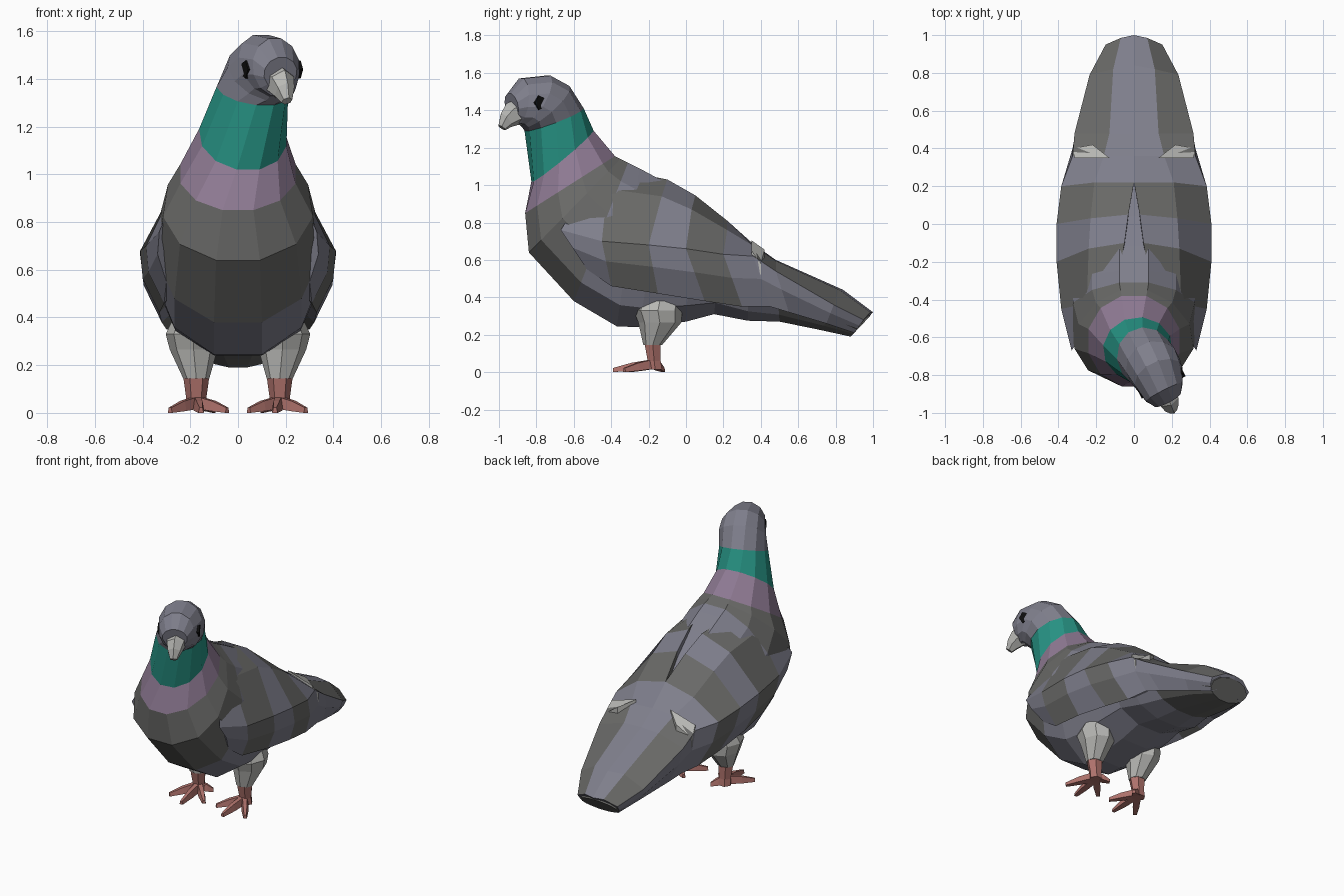
import bpy, bmesh
from math import sin, cos, tan, pi, radians
from mathutils import Vector

if "Cube" in bpy.data.objects:
    bpy.data.objects.remove(bpy.data.objects["Cube"])


def mat(name, rgb):
    m = bpy.data.materials.new(name)
    m.diffuse_color = (*rgb, 1)
    m.use_nodes = True
    m.node_tree.nodes["Principled BSDF"].inputs["Base Color"].default_value = m.diffuse_color
    return m


BLUE = mat("blue_grey", (.21, .21, .26))
GREY = mat("neutral_grey", (.14, .14, .135))
PALE = mat("pale_grey", (.48, .48, .46))
TEAL = mat("teal", (.02, .29, .23))
MAUVE = mat("mauve", (.28, .2, .3))
PINK = mat("leg_pink", (.43, .17, .15))
BLACK = mat("black", (.004, .004, .004))


def loft(name, rings, mats, strip=None):
    """Skin closed rings into a capped solid, one material per segment.
    strip = (side index, first segment, material) recolours one lengthwise strip."""
    bm = bmesh.new()
    rows = [[bm.verts.new(p) for p in r] for r in rings]
    n = len(rows[0])
    used = list(dict.fromkeys(mats))
    for i in range(len(rows) - 1):
        for j in range(n):
            k = (j + 1) % n
            f = bm.faces.new((rows[i][j], rows[i][k], rows[i + 1][k], rows[i + 1][j]))
            m = mats[min(i, len(mats) - 1)]
            if strip and j == strip[0] and i >= strip[1]:
                m = strip[2]
            f.material_index = used.index(m)
    bm.faces.new(rows[0]).material_index = 0
    bm.faces.new(rows[-1]).material_index = used.index(mats[-1])
    bmesh.ops.recalc_face_normals(bm, faces=bm.faces)
    me = bpy.data.meshes.new(name)
    bm.to_mesh(me)
    bm.free()
    for m in used:
        me.materials.append(m)
    ob = bpy.data.objects.new(name, me)
    bpy.context.collection.objects.link(ob)
    return ob


def section(ty, tz, by, bz, w, xs=0, yaw=0, n=12, pear=0):
    """Oval ring between a top and a bottom point, turned by yaw, narrower above by pear."""
    a = radians(yaw)
    c = Vector((xs, (ty + by) / 2, (tz + bz) / 2))
    u = Vector((cos(a), sin(a), 0)) * w
    vy, vz = (ty - by) / 2, (tz - bz) / 2
    v = Vector((-vy * tan(a), vy, vz)) / cos(pi / n)
    ts = [2 * pi * (i + .5) / n for i in range(n)]
    return [c + u * cos(t) * (1 - pear * sin(t)) + v * sin(t) for t in ts]


def oval(x, y, z, rx, ry, n=8):
    return [(x + rx * cos(2 * pi * i / n), y + ry * sin(2 * pi * i / n), z) for i in range(n)]


# Body, neck and turned head in one skin, from the tail tip forward
body = [
    (.985, .3, .88, .19, .14), (.84, .4, .72, .225, .21),
    (.48, .55, .5, .27, .26), (.34, .65, .33, .275, .29),
    (.2, .77, .15, .31, .31), (.04, .91, 0, .27, .33),
    (-.12, 1.02, -.25, .24, .34), (-.25, 1.09, -.37, .245, .345),
    (-.31, 1.12, -.6, .38, .345), (-.35, 1.14, -.84, .64, .315),
    (-.38, 1.155, -.86, .85, .25), (-.5, 1.29, -.82, 1.02, .185, .02, 8),
    (-.56, 1.41, -.85, 1.29, .15, .06, 20), (-.64, 1.53, -.86, 1.31, .148, .1, 26),
    (-.74, 1.585, -.875, 1.325, .138, .13, 27), (-.88, 1.57, -.9, 1.33, .112, .16, 27),
    (-.945, 1.49, -.92, 1.36, .078, .178, 27),
]
loft("body", [section(*r, pear=.13 if 2 < i < 10 else 0) for i, r in enumerate(body)],
     [GREY] * 2 + [BLUE] * 6 + [GREY] * 2 + [MAUVE, TEAL] + [BLUE] * 4)

# Hooked beak
beak = [(-.9, 1.45, -.87, 1.33, .066, .165, 27), (-.955, 1.43, -.9, 1.33, .06, .18, 27),
        (-.985, 1.38, -.94, 1.315, .045, .195, 27), (-1, 1.32, -.97, 1.295, .024, .205, 27)]
loft("beak", [section(*r, n=6) for r in beak], [PALE])

# Eyes: a short dark prism showing on both sides of the head
a = radians(27)
u = Vector((cos(a), sin(a), 0))
f = Vector((sin(a), -cos(a), 0))
eye_rings = [[Vector((.142, -.835, 1.44)) + u * s + f * (.034 * cos(t)) + Vector((0, 0, .04 * sin(t)))
              for t in (2 * pi * i / 5 for i in range(5))] for s in (-.13, .13)]
loft("eyes", eye_rings, [BLACK])

# Folded wing: each station runs from the back, over the shoulder, to the lower edge
wing = [
    [(.19, -.49, 1.0), (.27, -.58, .9), (.33, -.67, .76), (.3, -.53, .55)],
    [(.1, -.35, 1.08), (.25, -.42, .98), (.385, -.45, .7), (.31, -.4, .46)],
    [(.05, -.1, 1.03), (.24, -.13, .94), (.41, -.2, .68), (.33, -.15, .42)],
    [(.03, .05, .945), (.23, .03, .87), (.41, 0, .66), (.32, .1, .38)],
    [(0, .22, .81), (.21, .22, .76), (.385, .2, .63), (.3, .3, .35)],
    [(0, .36, .685), (.16, .36, .675), (.325, .36, .62), (.28, .45, .35)],
    [(0, .48, .6), (.13, .48, .595), (.315, .48, .54), (.25, .55, .32)],
    [(0, .84, .44), (.11, .82, .44), (.235, .79, .36), (.18, .75, .26)],
    [(0, 1, .32), (.07, .985, .32), (.15, .95, .28), (.12, .9, .21)],
]


def wing_ring(s, side):
    top, sh, wide, low = (Vector(p) for p in s)
    mid = wide.lerp(low, .45) + Vector((.025 * wide.x / .4, 0, 0))
    inner = (top + low) / 2
    inner.x = top.x * .8
    return [(p.x * side, p.y, p.z) for p in (top, sh, wide, mid, low, inner)]


for side, tag in ((1, "right"), (-1, "left")):
    loft(tag + "_wing", [wing_ring(s, side) for s in wing],
         [BLUE, GREY, BLUE, GREY, BLUE, BLUE, BLUE, BLUE], strip=(1, 5, GREY))

    # Pale feather showing behind the wing coverts
    tri = [(.13, .35, .685), (.315, .35, .63), (.325, .4, .56), (.22, .42, .635)]
    loft(tag + "_pale_feather",
         [[(x * side, y, z + d) for x, y, z in tri] for d in (-.04, .02)], [PALE])

    # Feathered thigh and bare shank
    x = .175 * side
    loft(tag + "_thigh", [oval(.18 * side, -.14, .38, .1, .12), oval(.188 * side, -.15, .33, .115, .13),
                          oval(.186 * side, -.14, .265, .1, .115),
                          oval(x, -.178, .145, .055, .05)], [PALE])
    loft(tag + "_shank", [oval(x, -.178, .147, .054, .049, 6), oval(x, -.17, .06, .042, .04, 6),
                          oval(x, -.165, .015, .045, .042, 6)], [PINK])

    # Toes: three forward, one short hind toe
    for i, (tx, ty) in enumerate(((.045, -.3), (.155, -.39), (.285, -.33), (.1, -.12))):
        root, tip = Vector((.17, -.17, 0)), Vector((tx, ty, 0))
        d = (tip - root).normalized()
        n = Vector((-d.y, d.x, 0))
        rings = []
        for t, w, z, h in ((0, .024, .02, .05), (.55, .021, .008, .042), (1, .011, 0, .022)):
            c = root.lerp(tip, t) + Vector((0, 0, z))
            pts = [c - n * w, c + n * w, c + n * w * .6 + Vector((0, 0, h)),
                   c - n * w * .6 + Vector((0, 0, h))]
            rings.append([(p.x * side, p.y, p.z) for p in pts])
        loft(f"{tag}_toe_{i + 1}", rings, [PINK])
